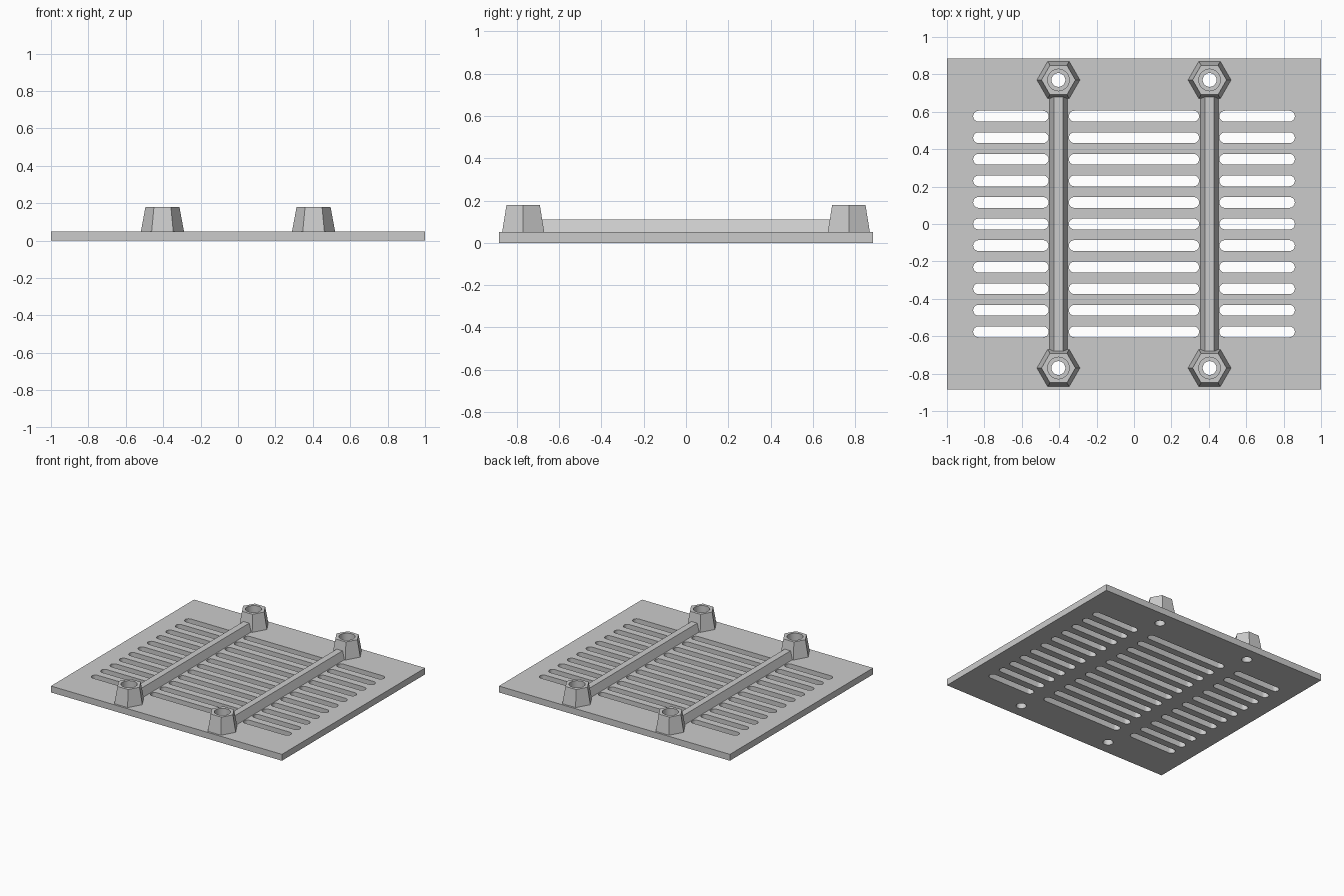
import bpy, bmesh
from math import cos, sin, pi

cube = bpy.data.objects.get("Cube")
if cube:
    bpy.data.objects.remove(cube, do_unlink=True)

GREY = (0.6, 0.6, 0.6, 1)
grey = bpy.data.materials.new("plain grey")
grey.use_nodes = True
grey.diffuse_color = GREY
grey.node_tree.nodes["Principled BSDF"].inputs["Base Color"].default_value = GREY

THICK = 0.05            # plate thickness
POST_X, POST_Y = 0.404, 0.77
POST_TOP = 0.18


def ring(cx, cy, r, n):
    return [(cx + r * cos(2 * pi * i / n), cy + r * sin(2 * pi * i / n)) for i in range(n)]


def slot(x0, x1, y, r, n=10):
    """Rounded slot outline running along x."""
    right = [(x1 - r + r * cos(a), y + r * sin(a)) for a in (-pi / 2 + pi * i / n for i in range(n + 1))]
    left = [(x0 + r - r * cos(a), y - r * sin(a)) for a in (-pi / 2 + pi * i / n for i in range(n + 1))]
    return right + left


def slab(name, loops, z, height, location=(0, 0, 0), taper=None):
    """Fill an outline with holes and extrude it; taper = (min radius, top scale)."""
    bm = bmesh.new()
    for loop in loops:
        vs = [bm.verts.new((x, y, z)) for x, y in loop]
        for a, b in zip(vs, vs[1:] + vs[:1]):
            bm.edges.new((a, b))
    bmesh.ops.triangle_fill(bm, edges=bm.edges[:], use_beauty=True, normal=(0, 0, 1))
    top = bmesh.ops.extrude_face_region(bm, geom=bm.faces[:], use_keep_orig=True)["geom"]
    for v in (g for g in top if isinstance(g, bmesh.types.BMVert)):
        v.co.z += height
        if taper and v.co.xy.length > taper[0]:
            v.co.xy *= taper[1]
    bmesh.ops.recalc_face_normals(bm, faces=bm.faces[:])
    return finish(name, bm, location)


def finish(name, bm, location):
    mesh = bpy.data.meshes.new(name)
    bm.to_mesh(mesh)
    bm.free()
    mesh.materials.append(grey)
    obj = bpy.data.objects.new(name, mesh)
    obj.location = location
    bpy.context.collection.objects.link(obj)
    bpy.ops.object.select_all(action="DESELECT")
    obj.select_set(True)
    bpy.context.view_layer.objects.active = obj
    bpy.ops.object.shade_smooth_by_angle(angle=0.5)
    return obj


def bar(name, x, half_len, half_base, half_top, z0, z1):
    """Straight rib along y with a trapezoid section."""
    bm = bmesh.new()
    section = [(-half_base, z0), (half_base, z0), (half_top, z1), (-half_top, z1)]
    a, b = [[bm.verts.new((sx, y, sz)) for sx, sz in section] for y in (-half_len, half_len)]
    bm.faces.new(a)
    bm.faces.new(b)
    for i in range(4):
        j = (i + 1) % 4
        bm.faces.new((a[i], a[j], b[j], b[i]))
    bmesh.ops.recalc_face_normals(bm, faces=bm.faces[:])
    return finish(name, bm, (x, 0, 0))


# Plate with three columns of vent slots and four screw holes
outline = [(-1, -0.885), (1, -0.885), (1, 0.885), (-1, 0.885)]
holes = [slot(x0, x1, row * 0.1153, 0.029)
         for row in range(-5, 6)
         for x0, x1 in ((-0.86, -0.457), (-0.348, 0.348), (0.457, 0.86))]
holes += [ring(sx * POST_X, sy * POST_Y, 0.037, 24) for sx in (-1, 1) for sy in (-1, 1)]
slab("vent_plate", [outline] + holes, 0, THICK)

# Tapered hexagonal screw posts and the ribs joining them
for side, sx in (("left", 1), ("right", -1)):
    for end, sy in (("front", -1), ("back", 1)):
        slab(f"{end}_{side}_screw_post", [ring(0, 0, 0.115, 6), ring(0, 0, 0.058, 24)],
             THICK, POST_TOP - THICK, (sx * POST_X, sy * POST_Y, 0), (0.08, 0.79))
    bar(f"{side}_rib", sx * POST_X, 0.69, 0.048, 0.025, THICK, 0.11)
